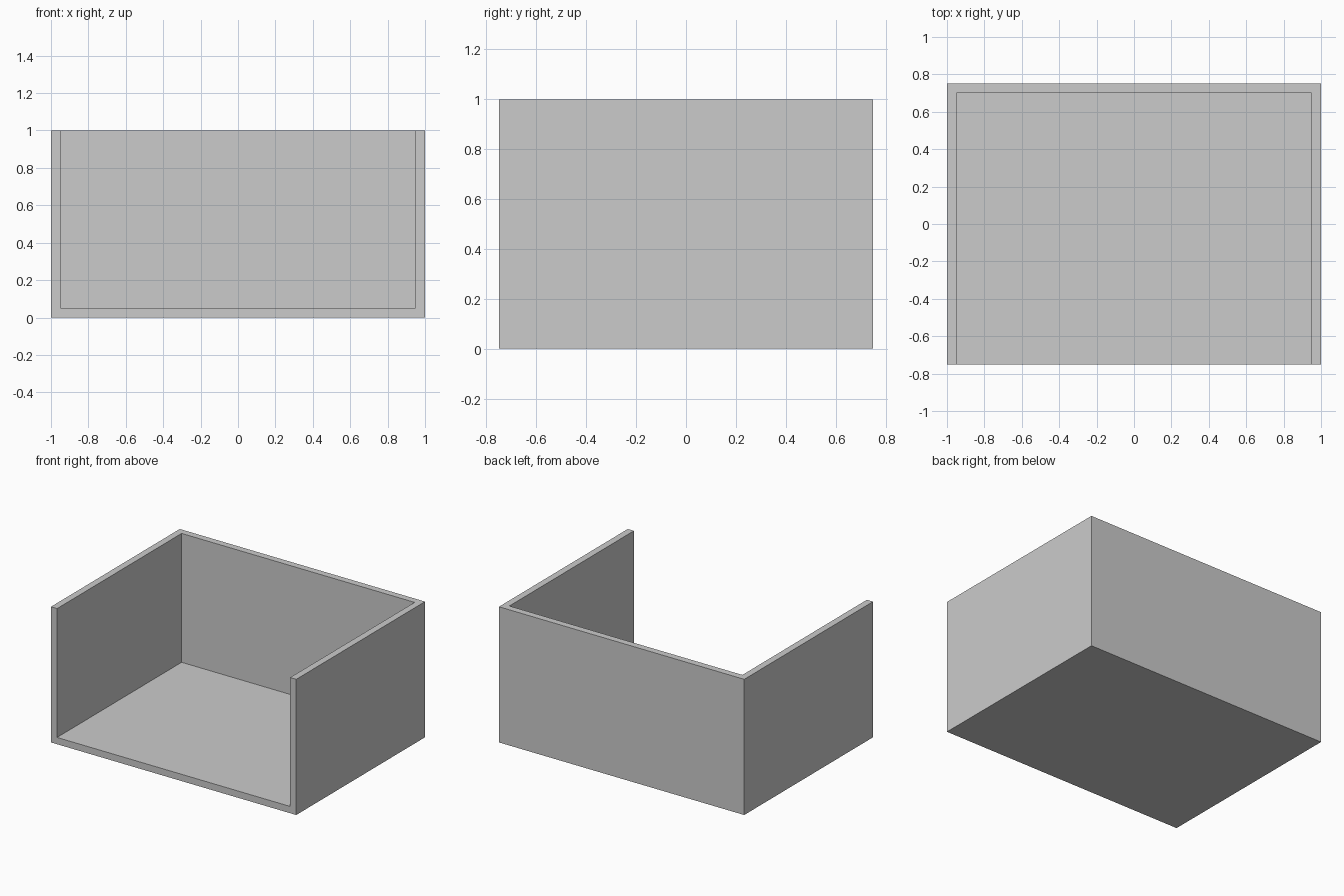
import bpy

if "Cube" in bpy.data.objects:
    bpy.data.objects.remove(bpy.data.objects["Cube"])

WIDTH, DEPTH, HEIGHT, WALL = 2.0, 1.5, 1.0, 0.05


def box(name, lo, hi):
    """Axis-aligned box between two corners, with its transform applied."""
    bpy.ops.mesh.primitive_cube_add(size=1)
    ob = bpy.context.object
    ob.name = ob.data.name = name
    for v in ob.data.vertices:
        v.co = [l + (c + 0.5) * (h - l) for l, h, c in zip(lo, hi, v.co)]
    return ob


# Outer block of the tray
tray = box("open_tray", (-WIDTH / 2, -DEPTH / 2, 0), (WIDTH / 2, DEPTH / 2, HEIGHT))

# Cavity, overshooting the open front and open top
cutter = box("cavity_cutter",
             (-WIDTH / 2 + WALL, -DEPTH / 2 - 0.2, WALL),
             (WIDTH / 2 - WALL, DEPTH / 2 - WALL, HEIGHT + 0.2))
cutter.hide_render = True

# Cut the cavity, leaving floor, two sides and back wall in one piece
mod = tray.modifiers.new("cavity", 'BOOLEAN')
mod.operation = 'DIFFERENCE'
mod.solver = 'EXACT'
mod.object = cutter
bpy.context.view_layer.objects.active = tray
bpy.ops.object.modifier_apply(modifier=mod.name)
bpy.data.objects.remove(cutter, do_unlink=True)
